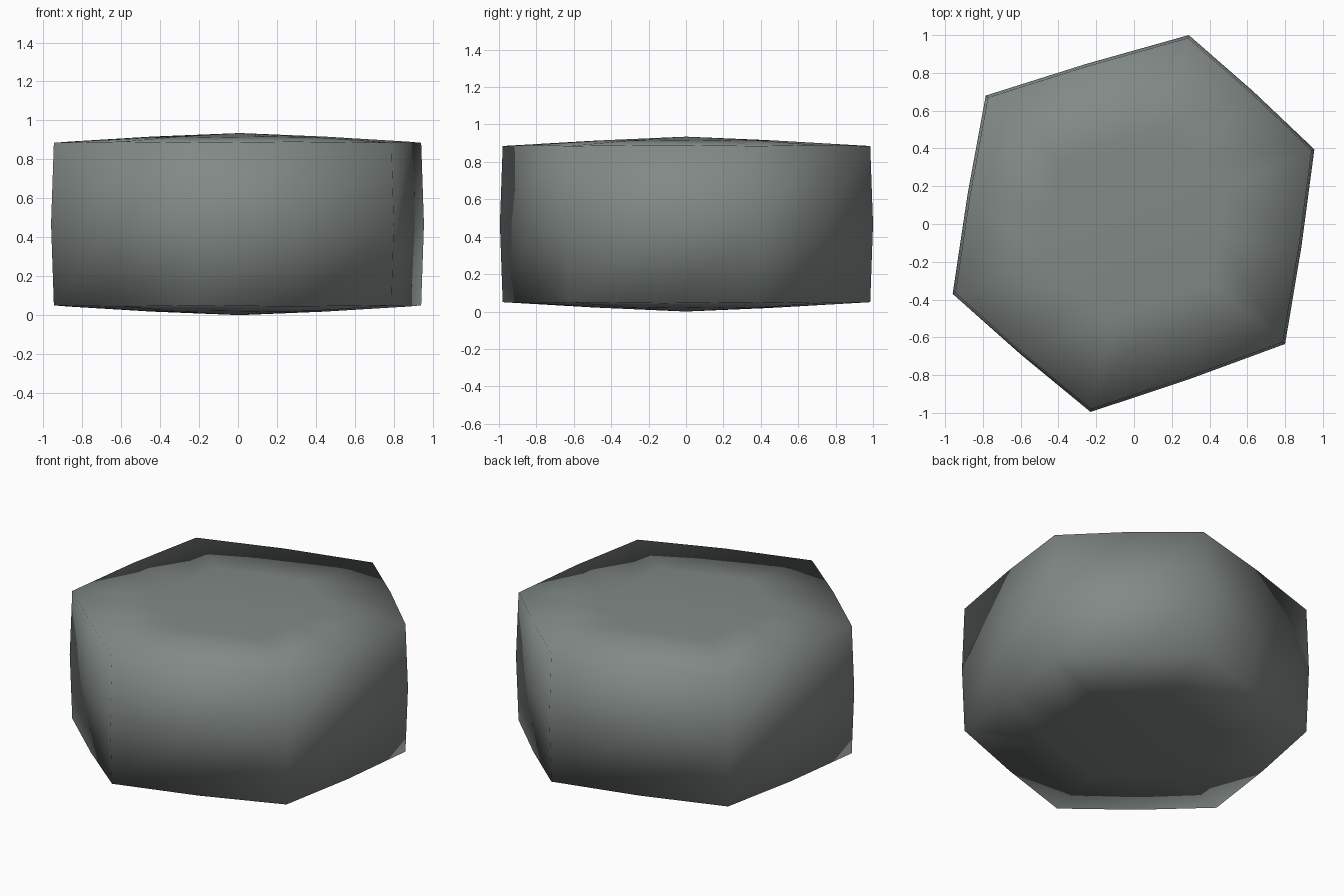
import bpy, bmesh
from mathutils import Vector

if "Cube" in bpy.data.objects:
    bpy.data.objects.remove(bpy.data.objects["Cube"])

# stone colour
mat = bpy.data.materials.new("grey_green_stone")
mat.diffuse_color = (0.22, 0.25, 0.24, 1)
mat.use_nodes = True
mat.node_tree.nodes["Principled BSDF"].inputs["Base Color"].default_value = mat.diffuse_color

# irregular six-sided outline, widest at mid height
corners = [Vector(p) for p in [(0.955, 0.395), (0.29, 1.0), (-0.785, 0.68),
                               (-0.96, -0.37), (-0.23, -0.995), (0.80, -0.635)]]
outline = []
for i, c in enumerate(corners):
    mid = (c + corners[(i + 1) % 6]) / 2
    outline += [c, mid * 1.01]          # sides bulge slightly

bm = bmesh.new()


def ring(scale, z, mid_dz=0.0):
    return [bm.verts.new((p.x * scale, p.y * scale, z + (mid_dz if i % 2 else 0)))
            for i, p in enumerate(outline)]


# stacked rings form the bulged walls and the shallow domed ends
rings = [ring(0.5, 0.022, -0.004), ring(0.985, 0.05, -0.006), ring(1.0, 0.467),
         ring(0.985, 0.885, 0.006), ring(0.5, 0.913, 0.004)]
for a, b in zip(rings, rings[1:]):
    for i in range(12):
        j = (i + 1) % 12
        bm.faces.new((a[i], a[j], b[j], b[i]))
bottom = bm.verts.new((0.01, 0, 0))
top = bm.verts.new((0.01, 0, 0.935))
for i in range(12):
    j = (i + 1) % 12
    bm.faces.new((rings[0][j], rings[0][i], bottom))
    bm.faces.new((rings[-1][i], rings[-1][j], top))
for f in bm.faces:
    f.smooth = True
bmesh.ops.recalc_face_normals(bm, faces=bm.faces[:])

me = bpy.data.meshes.new("hexagonal_stone")
bm.to_mesh(me)
bm.free()
me.materials.append(mat)
bpy.context.collection.objects.link(bpy.data.objects.new("hexagonal_stone", me))
